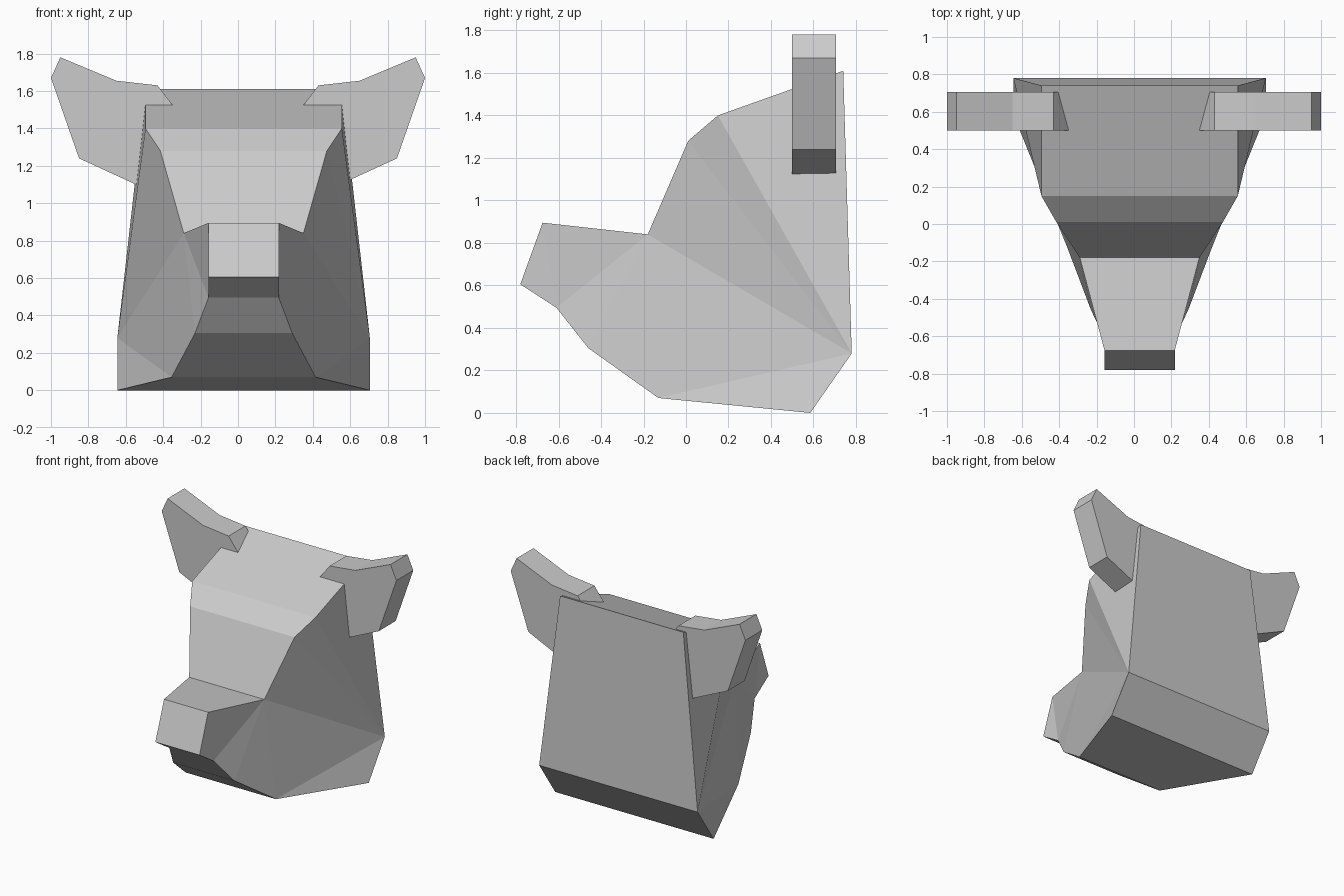
import bpy, bmesh

if "Cube" in bpy.data.objects:
    bpy.data.objects.remove(bpy.data.objects["Cube"])


def make_object(name, bm):
    bmesh.ops.recalc_face_normals(bm, faces=bm.faces)
    mesh = bpy.data.meshes.new(name)
    bm.to_mesh(mesh)
    bm.free()
    obj = bpy.data.objects.new(name, mesh)
    bpy.context.collection.objects.link(obj)
    return obj


# Head: side profile as (y, z, half width), running from the crown round the snout to the nape
HEAD_X = 0.03
profile = [
    (0.74, 1.61, 0.525),    # 0 crown back
    (0.15, 1.40, 0.525),    # 1 crown front
    (0.01, 1.28, 0.445),    # 2 brow
    (-0.18, 0.84, 0.32),    # 3 snout root
    (-0.675, 0.895, 0.188), # 4 nose top
    (-0.78, 0.605, 0.188),  # 5 nose tip
    (-0.61, 0.495, 0.188),  # 6 lip
    (-0.46, 0.305, 0.26),   # 7 chin
    (-0.13, 0.07, 0.385),   # 8 jaw
    (0.585, 0.0, 0.675),    # 9 throat
    (0.78, 0.28, 0.675),    # 10 nape
]
# Cheek facets fan out from the nape and the snout root
cheek = [(10, 0, 1), (10, 1, 2), (10, 2, 3), (10, 3, 8), (10, 8, 9),
         (3, 7, 8), (3, 6, 7), (3, 4, 6), (4, 5, 6)]

bm = bmesh.new()
sides = [[bm.verts.new((HEAD_X + s * w, y, z)) for y, z, w in profile] for s in (-1, 1)]
n = len(profile)
for i in range(n):
    j = (i + 1) % n
    bm.faces.new((sides[0][i], sides[0][j], sides[1][j], sides[1][i]))
for side in sides:
    for facet in cheek:
        bm.faces.new([side[k] for k in facet])
make_object("head", bm)

# Ears: flat outline given depth, mirrored across x = 0, inner end sunk in the head
ear = [(0.43, 1.63), (0.65, 1.655), (0.95, 1.78), (1.0, 1.67),
       (0.85, 1.24), (0.60, 1.125), (0.48, 1.07), (0.30, 1.46)]
for name, s in (("left_ear", -1), ("right_ear", 1)):
    bm = bmesh.new()
    face = bm.faces.new([bm.verts.new((s * x, 0.50, z)) for x, z in ear])
    out = bmesh.ops.extrude_face_region(bm, geom=[face], use_keep_orig=True)
    moved = [g for g in out["geom"] if isinstance(g, bmesh.types.BMVert)]
    bmesh.ops.translate(bm, verts=moved, vec=(0, 0.205, 0))
    make_object(name, bm)
